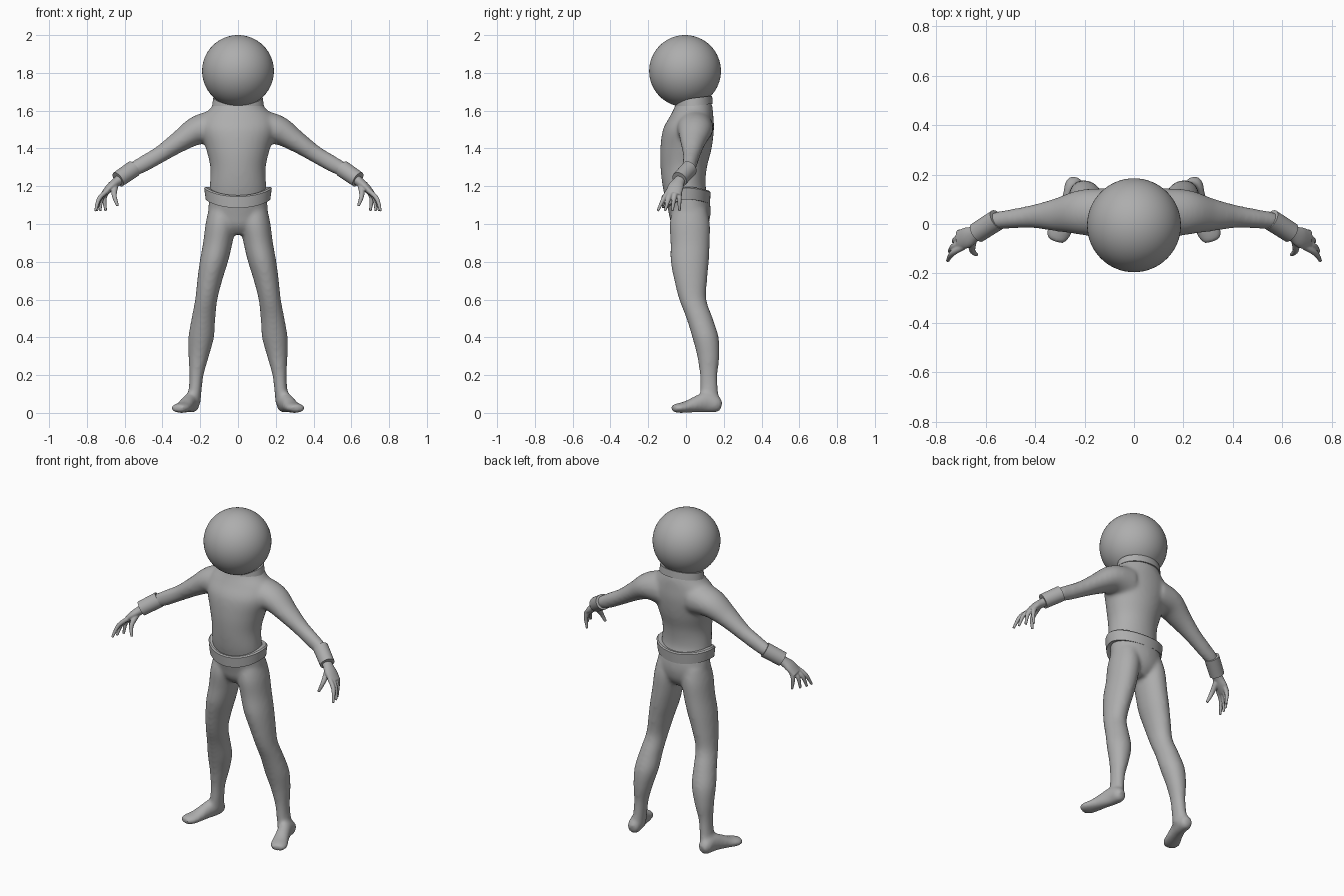
import bpy, bmesh, math
from mathutils import Vector

if "Cube" in bpy.data.objects:
    bpy.data.objects.remove(bpy.data.objects["Cube"])

grey = bpy.data.materials.new("plain grey")
grey.diffuse_color = (0.42, 0.42, 0.42, 1)
grey.use_nodes = True
grey.node_tree.nodes["Principled BSDF"].inputs["Base Color"].default_value = grey.diffuse_color
N = 32


def spline(rows, steps=6):
    """Catmull-Rom through rows of numbers."""
    out = []
    for i in range(len(rows) - 1):
        p0, p1, p2 = rows[max(i - 1, 0)], rows[i], rows[i + 1]
        p3 = rows[min(i + 2, len(rows) - 1)]
        for k in range(steps):
            t = k / steps
            out.append([0.5 * (2 * b + (c - a) * t + (2 * a - 5 * b + 4 * c - d) * t * t
                               + (3 * b - a - 3 * c + d) * t ** 3)
                        for a, b, c, d in zip(p0, p1, p2, p3)])
    out.append(list(rows[-1]))
    return out


def loft(bm, rows, hint, s=1, tangent=None):
    """Closed tube of ellipses; rows are x, y, z, radius across, radius along hint."""
    pts = spline(rows)
    rings = []
    for i, (x, y, z, a, b) in enumerate(pts):
        t = tangent or (Vector(pts[min(i + 1, len(pts) - 1)][:3]) - Vector(pts[max(i - 1, 0)][:3]))
        t = t.normalized()
        v = (hint - t * hint.dot(t)).normalized()
        u = v.cross(t)
        ring = []
        for k in range(N):
            w = 2 * math.pi * k / N
            p = Vector((x, y, z)) + u * a * math.cos(w) + v * b * math.sin(w)
            ring.append(bm.verts.new((p.x * s, p.y, p.z)))
        rings.append(ring)
    for r, q in zip(rings, rings[1:]):
        for k in range(N):
            bm.faces.new((r[k], r[(k + 1) % N], q[(k + 1) % N], q[k]))
    bm.faces.new(rings[0])
    bm.faces.new(rings[-1])


def finish(bm, name, voxel=None, smooth=0):
    bmesh.ops.recalc_face_normals(bm, faces=bm.faces)
    me = bpy.data.meshes.new(name)
    bm.to_mesh(me)
    bm.free()
    me.materials.append(grey)
    ob = bpy.data.objects.new(name, me)
    bpy.context.collection.objects.link(ob)
    if voxel:
        m = ob.modifiers.new("blend", 'REMESH')
        m.mode, m.voxel_size, m.use_smooth_shade = 'VOXEL', voxel, True
        m = ob.modifiers.new("soften", 'SMOOTH')
        m.factor, m.iterations = 0.5, smooth
    else:
        bpy.ops.object.select_all(action='DESELECT')
        ob.select_set(True)
        bpy.context.view_layer.objects.active = ob
        bpy.ops.object.shade_smooth_by_angle(angle=math.radians(40))
    return ob


def band(name, cy, profile, drop):
    """Ring from a closed profile of rx, ry, z, lowered by drop(angle)."""
    bm = bmesh.new()
    n = 64
    rings = []
    for k in range(n):
        w = 2 * math.pi * k / n
        rings.append([bm.verts.new((rx * math.cos(w), cy + ry * math.sin(w), z - drop(w)))
                      for rx, ry, z in profile])
    m = len(profile)
    for k in range(n):
        r, q = rings[k], rings[(k + 1) % n]
        for j in range(m):
            bm.faces.new((r[j], q[j], q[(j + 1) % m], r[(j + 1) % m]))
    finish(bm, name)


X, Y, Z = Vector((1, 0, 0)), Vector((0, 1, 0)), Vector((0, 0, 1))

# Body suit: torso, arms, legs and feet blended together
torso = [(0, .02, .945, .06, .06), (0, .02, .99, .13, .095), (0, .02, 1.05, .157, .11),
         (0, .01, 1.12, .155, .116), (0, -.01, 1.2, .15, .114), (0, -.012, 1.3, .147, .123),
         (0, 0, 1.4, .17, .136), (0, .013, 1.5, .2, .135), (0, .03, 1.57, .185, .115),
         (0, .04, 1.62, .14, .1), (0, .04, 1.66, .12, .088)]
arm = [(.10, .045, 1.51, .1, .1), (.21, .047, 1.497, .078, .092), (.31, .037, 1.437, .057, .068),
       (.41, .03, 1.37, .045, .047), (.5, .02, 1.318, .043, .039), (.57, .008, 1.28, .037, .035),
       (.63, -.03, 1.24, .03, .03)]
leg = [(.085, .02, 1.08, .07, .09), (.092, .02, 1.0, .08, .107), (.107, .022, .9, .078, .104),
       (.128, .02, .8, .075, .101), (.15, .025, .7, .066, .087), (.168, .036, .6, .059, .072),
       (.183, .072, .5, .063, .07), (.195, .103, .4, .068, .07), (.208, .118, .3, .054, .059),
       (.22, .12, .2, .038, .047), (.227, .122, .12, .035, .048), (.235, .125, .05, .036, .05)]
foot = [(.238, .188, .04, .022, .026), (.241, .165, .044, .038, .043), (.25, .11, .055, .039, .055),
        (.268, .055, .045, .041, .044), (.288, 0, .031, .047, .031), (.305, -.038, .026, .05, .026),
        (.316, -.072, .024, .035, .02)]
bm = bmesh.new()
loft(bm, torso, Y, 1, Z)
for s in (1, -1):
    loft(bm, arm, Y, s)
    loft(bm, leg, Y, s, Z)
    loft(bm, foot, Z, s)
finish(bm, "body_suit", .01, 12)

# Hands: palm, four fingers and a thumb; cuffs over the wrists
palm = [(.60, -.015, 1.255, .028, .028), (.64, -.037, 1.225, .025, .031),
        (.675, -.055, 1.195, .023, .042), (.712, -.066, 1.158, .015, .04)]
fingers = [(-.034, -.035, .70), (-.054, -.073, .73), (-.074, -.112, .748), (-.092, -.15, .755)]
for s, side in ((1, "left"), (-1, "right")):
    bm = bmesh.new()
    loft(bm, palm, Y, s)
    for y0, y1, tx in fingers:
        loft(bm, [(.69, y0, 1.178, .013, .013), (tx * .5 + .357, y0 * .55 + y1 * .45, 1.135, .012, .012),
                  (tx, y1, 1.068, .007, .007)], Y, s)
    loft(bm, [(.652, -.06, 1.2, .018, .018), (.655, -.105, 1.15, .013, .013),
              (.637, -.125, 1.095, .008, .008)], X, s)
    finish(bm, side + "_hand", .004, 5)
    bm = bmesh.new()
    loft(bm, [(.552, .018, 1.293, .045, .043), (.635, -.035, 1.236, .043, .042)], Y, s)
    finish(bm, side + "_cuff")

# Collar and belt bands
band("collar", .04, [(.137, .102, 1.63), (.131, .098, 1.672), (.11, .08, 1.668), (.11, .08, 1.63)],
     lambda w: .005 - .012 * math.sin(w) + .028 * max(0, -math.sin(w)) ** 2)
band("belt", 0, [(.171, .127, 1.13), (.179, .13, 1.19), (.172, .124, 1.197), (.12, .09, 1.19), (.12, .09, 1.13)],
     lambda w: .045 * max(0, -math.sin(w)) ** 1.5 + .022 * max(0, math.sin(w)) ** 2)

# Round helmet
bm = bmesh.new()
bmesh.ops.create_uvsphere(bm, u_segments=64, v_segments=32, radius=.19)
bmesh.ops.translate(bm, verts=bm.verts, vec=(0, -.005, 1.81))
finish(bm, "helmet")
